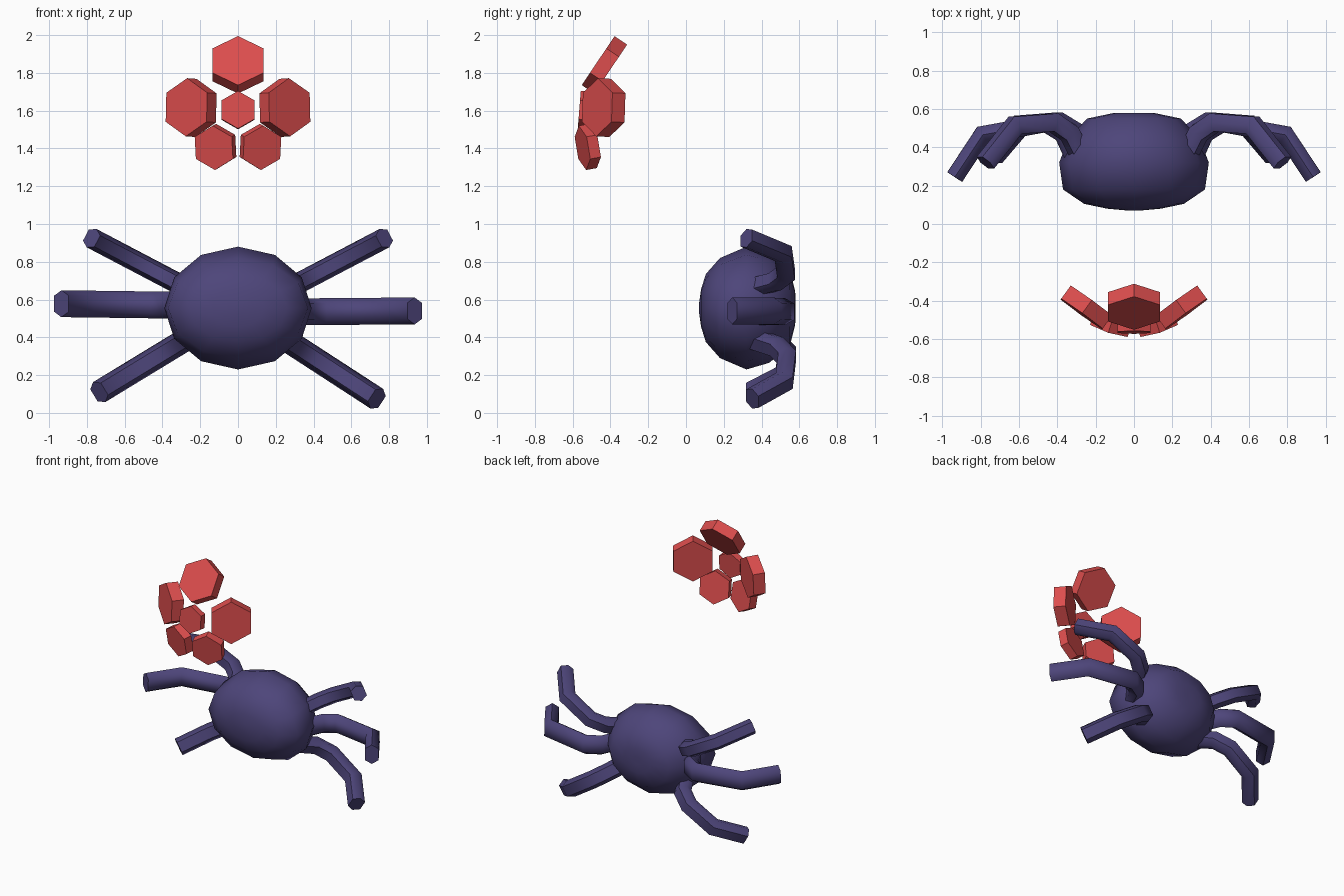
import bpy, bmesh, math
from mathutils import Vector

if "Cube" in bpy.data.objects:
    bpy.data.objects.remove(bpy.data.objects["Cube"])


def material(name, col):
    m = bpy.data.materials.new(name)
    m.diffuse_color = (*col, 1)
    m.use_nodes = True
    m.node_tree.nodes["Principled BSDF"].inputs["Base Color"].default_value = m.diffuse_color
    return m


PURPLE = material("dark purple", (0.075, 0.06, 0.195))
RED = material("red", (0.72, 0.075, 0.075))


def loft(name, rings, mat, smooth=None):
    """Skin a list of equal-length rings and cap both ends."""
    bm = bmesh.new()
    vs = [[bm.verts.new(p) for p in r] for r in rings]
    n = len(rings[0])
    for a, b in zip(vs, vs[1:]):
        for i in range(n):
            j = (i + 1) % n
            bm.faces.new((a[i], a[j], b[j], b[i]))
    bm.faces.new(vs[0])
    bm.faces.new(vs[-1])
    bmesh.ops.recalc_face_normals(bm, faces=bm.faces)
    me = bpy.data.meshes.new(name)
    bm.to_mesh(me)
    bm.free()
    me.materials.append(mat)
    ob = bpy.data.objects.new(name, me)
    bpy.context.collection.objects.link(ob)
    if smooth:
        bpy.ops.object.select_all(action='DESELECT')
        bpy.context.view_layer.objects.active = ob
        ob.select_set(True)
        bpy.ops.object.shade_smooth_by_angle(angle=math.radians(smooth))
    return ob


# body: twelve-sided rounded shell, rings along y
profile = [(0.07, 0.03, 0.03), (0.08, 0.14, 0.10), (0.105, 0.26, 0.18), (0.18, 0.37, 0.265),
           (0.32, 0.39, 0.325), (0.44, 0.345, 0.29), (0.55, 0.245, 0.20),
           (0.578, 0.11, 0.09), (0.58, 0.03, 0.03)]
loft("body", [[(rx * math.sin(k * math.pi / 6), y, 0.555 + rz * math.cos(k * math.pi / 6))
               for k in range(12)] for y, rx, rz in profile], PURPLE, 60)


# legs: bent six-sided tubes, path given as (x, y), height rising evenly with x
def leg(name, side, path, z0, z1, half_width, half_thick=0.046):
    x0, x1 = path[0][0], path[-1][0]
    pts = [Vector((side * x, y, z0 + (z1 - z0) * (x - x0) / (x1 - x0))) for x, y in path]
    out = pts[-1] - pts[0]
    out.y = 0
    wide = out.normalized().cross(Vector((0, 1, 0)))
    rings = []
    for i, p in enumerate(pts):
        d1 = (p - pts[i - 1]).normalized() if i else None
        d2 = (pts[i + 1] - p).normalized() if i + 1 < len(pts) else None
        t = ((d1 or d2) + (d2 or d1)).normalized()
        normal = t.cross(wide).normalized() * (half_thick / max(0.5, t.dot(d1 or d2)))
        rings.append([p + wide * half_width * w + normal * h for w, h in
                      ((1, 0), (0.6, 1), (-0.6, 1), (-1, 0), (-0.6, -1), (0.6, -1))])
    loft(name, rings, PURPLE, 60)


outer = [(0.28, 0.36), (0.335, 0.47), (0.42, 0.53), (0.62, 0.515), (0.775, 0.32)]
middle = [(0.32, 0.36), (0.37, 0.47), (0.46, 0.525), (0.79, 0.465), (0.935, 0.245)]
lower = [(0.25, 0.36), (0.31, 0.48), (0.40, 0.535), (0.59, 0.52), (0.735, 0.35)]
for side, label in ((1, "right"), (-1, "left")):
    right = side > 0
    leg("upper_leg_" + label, side, outer, 0.665, 0.925, 0.055)
    leg("middle_leg_" + label, side, middle, 0.535 if right else 0.57,
        0.54 if right else 0.578, 0.071)
    leg("lower_leg_" + label, side, lower, 0.39 if right else 0.405,
        0.075 if right else 0.11, 0.062)


# eyes: hexagonal plates lying on a forward-facing dome
def eye(name, centre, normal, radius, thick):
    c, n = Vector(centre), Vector(normal).normalized()
    up = (Vector((0, 0, 1)) - n * n.z).normalized()
    sideways = up.cross(n)
    loft(name, [[c + n * d + radius * (up * math.cos(k * math.pi / 3) +
                                       sideways * math.sin(k * math.pi / 3))
                 for k in range(6)] for d in (0, -thick)], RED)


eye("top_eye", (0, -0.465, 1.865), (0, -0.83, 0.555), 0.156, 0.08)
eye("centre_eye", (0, -0.565, 1.605), (0, -1, 0.08), 0.10, 0.05)
for side, label in ((1, "right"), (-1, "left")):
    eye("side_eye_" + label, (side * 0.273, -0.47, 1.618), (side * 0.585, -0.81, 0.04), 0.154, 0.085)
    eye("lower_eye_" + label, (side * 0.128, -0.548, 1.403), (side * 0.3, -0.93, -0.17), 0.119, 0.06)
